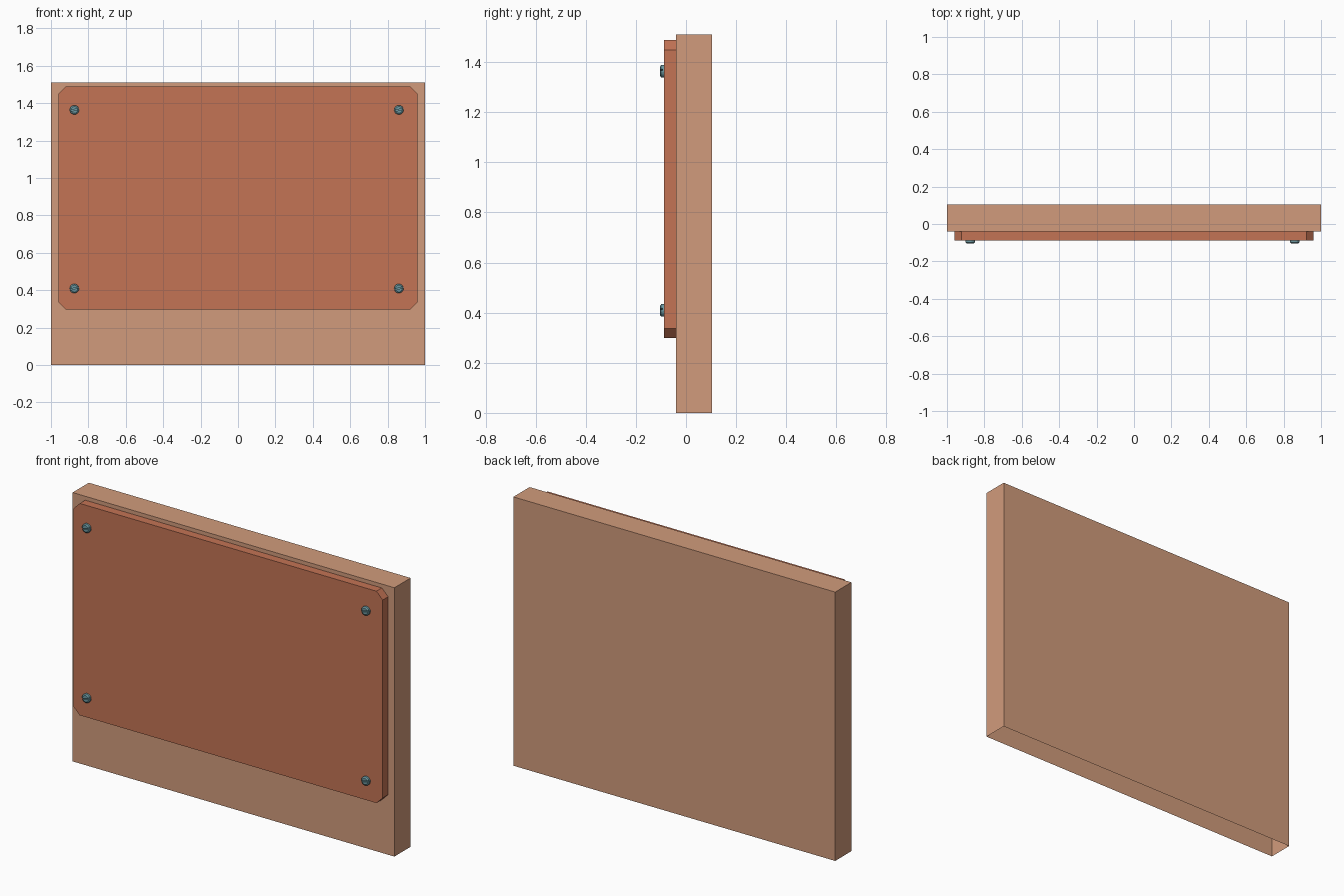
import bpy, bmesh, math
from mathutils import Matrix

if "Cube" in bpy.data.objects:
    bpy.data.objects.remove(bpy.data.objects["Cube"])


def material(name, rgb):
    m = bpy.data.materials.new(name)
    m.diffuse_color = (*rgb, 1)
    m.use_nodes = True
    m.node_tree.nodes["Principled BSDF"].inputs["Base Color"].default_value = m.diffuse_color
    return m


WOOD = material("light wood", (0.64, 0.33, 0.20))
PANEL = material("red brown", (0.55, 0.174, 0.091))
STEEL = material("blue grey steel", (0.15, 0.32, 0.36))


def make(name, bm, mat):
    bmesh.ops.recalc_face_normals(bm, faces=bm.faces)
    me = bpy.data.meshes.new(name)
    bm.to_mesh(me)
    bm.free()
    me.materials.append(mat)
    ob = bpy.data.objects.new(name, me)
    bpy.context.collection.objects.link(ob)
    return ob


def prism(bm, profile, y0, y1, inset=1.0):
    """Solid from an (x, z) outline, front face at y0 scaled by inset."""
    front = [bm.verts.new((x * inset, y0, z * inset)) for x, z in profile]
    back = [bm.verts.new((x, y1, z)) for x, z in profile]
    n = len(profile)
    bm.faces.new(front)
    bm.faces.new(back[::-1])
    for i in range(n):
        j = (i + 1) % n
        bm.faces.new((front[i], front[j], back[j], back[i]))


# Backing slab, open underneath
bm = bmesh.new()
prism(bm, [(-1, 0), (1, 0), (1, 1.51), (-1, 1.51)], -0.04, 0.104)
bmesh.ops.recalc_face_normals(bm, faces=bm.faces)
bottom = [f for f in bm.faces if f.normal.z < -0.9]
bmesh.ops.delete(bm, geom=bottom, context='FACES_ONLY')
make("backing_slab", bm, WOOD)

# Raised plaque with clipped corners
w, h, c = 0.961, 0.595, 0.039
bm = bmesh.new()
prism(bm, [(-w + c, -h), (w - c, -h), (w, -h + c), (w, h - c),
           (w - c, h), (-w + c, h), (-w, h - c), (-w, -h + c)], -0.088, -0.04)
make("plaque", bm, PANEL).location.z = 0.893

# Slotted screws: base disc plus two half heads either side of the slot
R, S = 0.025, 0.003
disc = [(R * math.cos(math.tau * i / 16), R * math.sin(math.tau * i / 16)) for i in range(16)]
a0 = math.asin(S / R)
arc = [a0 + (math.pi - 2 * a0) * i / 8 for i in range(9)]
for x in (-0.875, 0.86):
    for z in (0.409, 1.364):
        bm = bmesh.new()
        prism(bm, disc, -0.094, -0.086)
        for s in (1, -1):
            half = [(R * math.cos(a), s * R * math.sin(a)) for a in arc]
            prism(bm, half, -0.099, -0.094)
            top = [(px * 0.72, s * max(S, abs(pz) * 0.72)) for px, pz in half]
            lower = [bm.verts.new((px, -0.099, pz)) for px, pz in half]
            upper = [bm.verts.new((px, -0.104, pz)) for px, pz in top]
            bm.faces.new(upper)
            for i in range(9):
                j = (i + 1) % 9
                bm.faces.new((lower[i], lower[j], upper[j], upper[i]))
        bmesh.ops.rotate(bm, verts=bm.verts, matrix=Matrix.Rotation(math.radians(-15), 3, 'Y'))
        make("screw", bm, STEEL).location = (x, 0, z)
